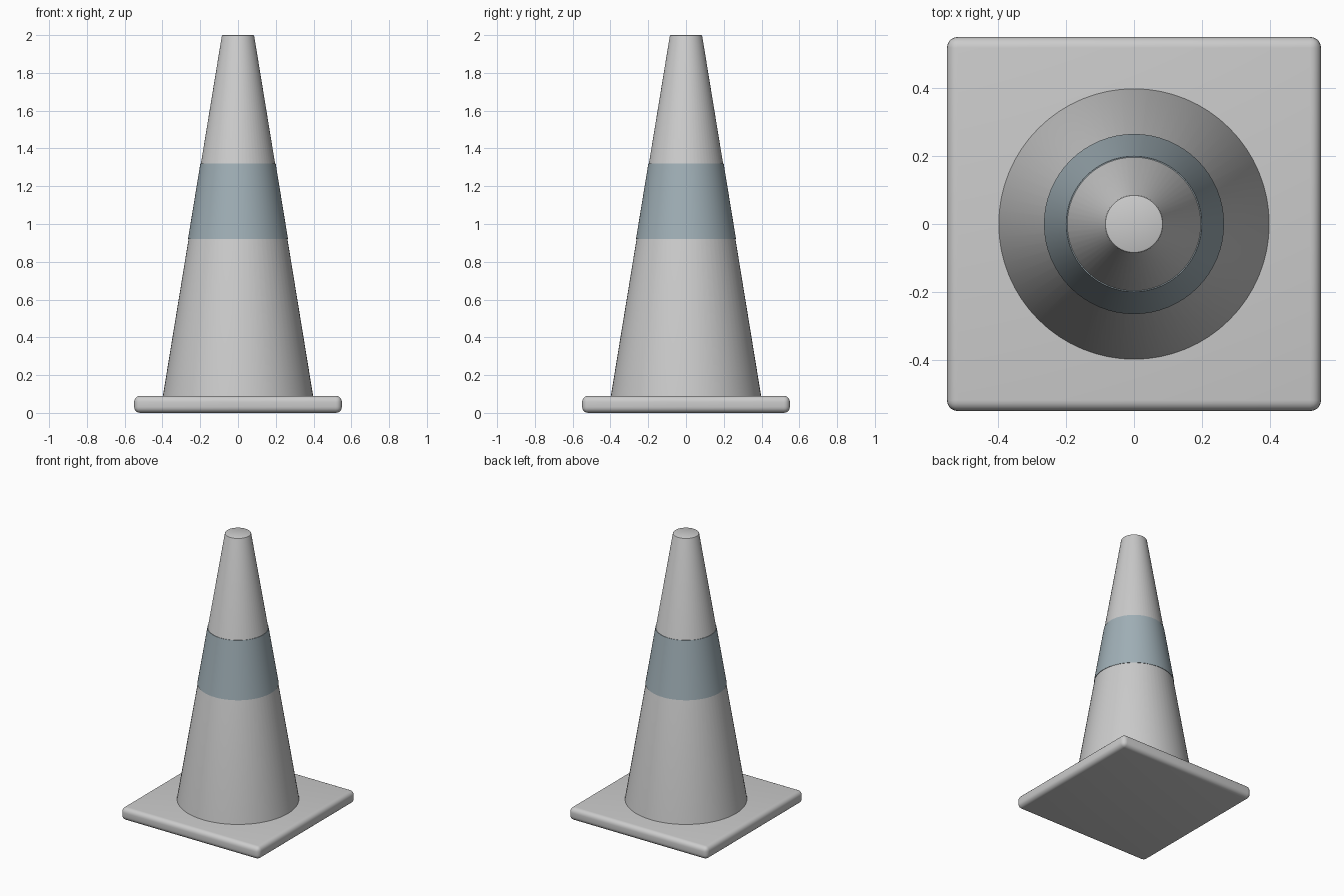
import bpy, bmesh, math

if "Cube" in bpy.data.objects:
    bpy.data.objects.remove(bpy.data.objects["Cube"])

SIDES = 64


def finish(name, bm, angle=35):
    bmesh.ops.recalc_face_normals(bm, faces=bm.faces)
    mesh = bpy.data.meshes.new(name)
    bm.to_mesh(mesh)
    bm.free()
    ob = bpy.data.objects.new(name, mesh)
    bpy.context.collection.objects.link(ob)
    bpy.ops.object.select_all(action='DESELECT')
    ob.select_set(True)
    bpy.context.view_layer.objects.active = ob
    bpy.ops.object.shade_smooth_by_angle(angle=math.radians(angle))
    return ob


def lathe(name, profile):
    """Stack rings of (radius, z), capped at both ends."""
    bm = bmesh.new()
    rings = [[bm.verts.new((r * math.cos(i * math.tau / SIDES),
                            r * math.sin(i * math.tau / SIDES), z))
              for i in range(SIDES)] for r, z in profile]
    for low, high in zip(rings, rings[1:]):
        for i in range(SIDES):
            j = (i + 1) % SIDES
            bm.faces.new((low[i], low[j], high[j], high[i]))
    bm.faces.new(rings[0][::-1])
    bm.faces.new(rings[-1])
    return finish(name, bm)


def cone_radius(z):
    return 0.398 + (0.085 - 0.398) * (z - 0.088) / (2.0 - 0.088)


# Square foot plate with rounded edges
bm = bmesh.new()
bmesh.ops.create_cube(bm, size=1)
for v in bm.verts:
    v.co.x *= 1.1
    v.co.y *= 1.1
    v.co.z = (v.co.z + 0.5) * 0.09
bmesh.ops.bevel(bm, geom=bm.edges[:], offset=0.032, segments=5,
                profile=0.5, affect='EDGES')
finish("base_plate", bm)

# Tapered body with a softened top rim
lathe("cone_body", [(cone_radius(0.06), 0.06), (cone_radius(1.994), 1.994),
                    (0.084, 1.998), (0.080, 2.0)])

# Reflective band, just proud of the body
band = lathe("reflective_band", [(cone_radius(z) + 0.003, z) for z in (0.92, 1.32)])
mat = bpy.data.materials.new("band_grey")
mat.diffuse_color = (0.35, 0.43, 0.47, 1)
mat.use_nodes = True
mat.node_tree.nodes["Principled BSDF"].inputs["Base Color"].default_value = mat.diffuse_color
band.data.materials.append(mat)
